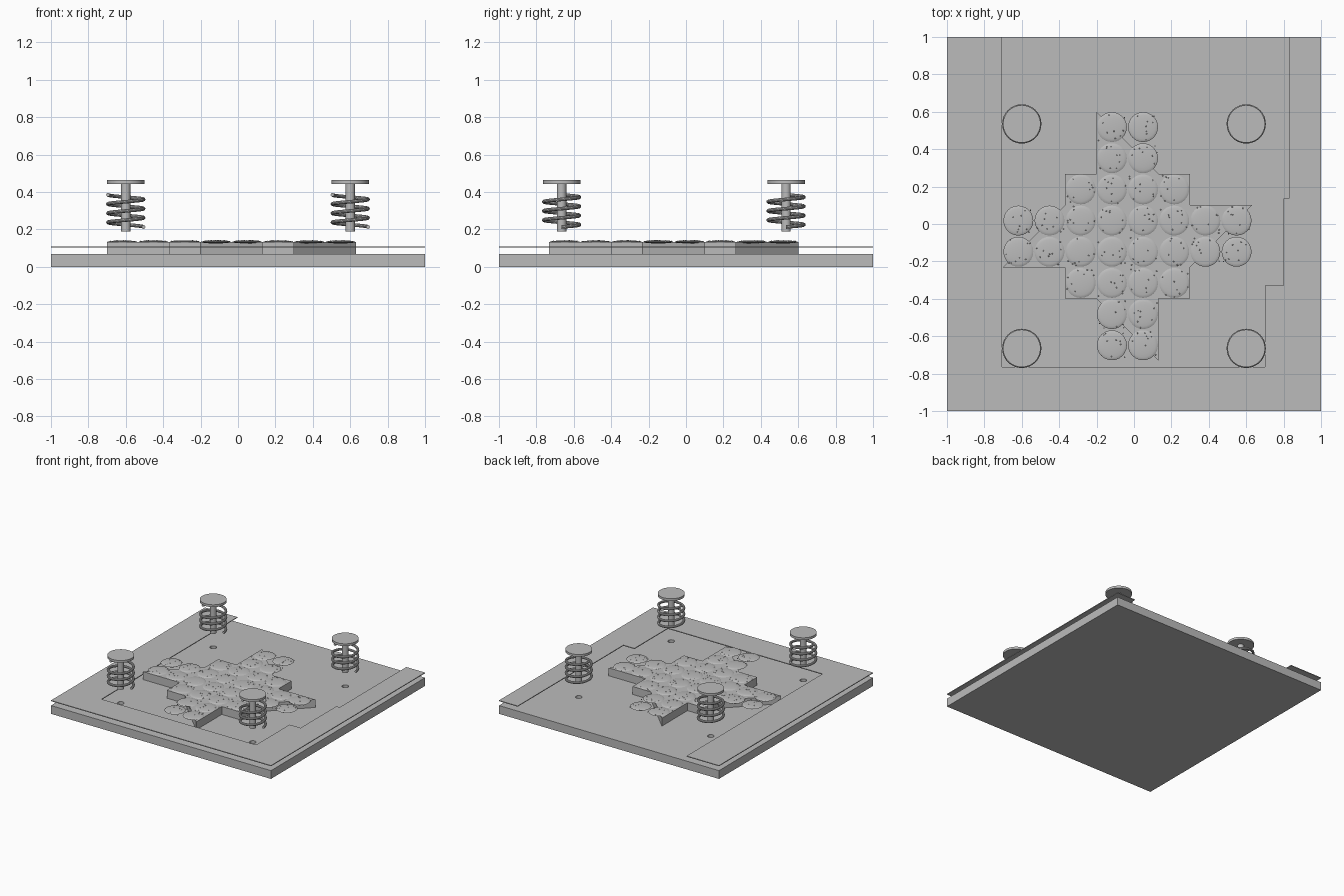
import bpy, bmesh, math, random
from mathutils import Matrix, Vector

if "Cube" in bpy.data.objects:
    bpy.data.objects.remove(bpy.data.objects["Cube"], do_unlink=True)

random.seed(4)
GREY = (0.5, 0.5, 0.5, 1)
grey = bpy.data.materials.new("plain_grey")
grey.use_nodes = True
grey.diffuse_color = GREY
grey.node_tree.nodes["Principled BSDF"].inputs["Base Color"].default_value = GREY


def finish(name, bm, smooth=False):
    bmesh.ops.recalc_face_normals(bm, faces=bm.faces)
    mesh = bpy.data.meshes.new(name)
    bm.to_mesh(mesh)
    bm.free()
    mesh.materials.append(grey)
    obj = bpy.data.objects.new(name, mesh)
    bpy.context.collection.objects.link(obj)
    if smooth:
        bpy.ops.object.select_all(action="DESELECT")
        obj.select_set(True)
        bpy.context.view_layer.objects.active = obj
        bpy.ops.object.shade_smooth_by_angle(angle=math.radians(35))
    return obj


def prism(name, outline, z0, z1):
    bm = bmesh.new()
    face = bm.faces.new([bm.verts.new((x, y, z0)) for x, y in outline])
    out = bmesh.ops.extrude_face_region(bm, geom=[face])
    top = [v for v in out["geom"] if isinstance(v, bmesh.types.BMVert)]
    bmesh.ops.translate(bm, verts=top, vec=(0, 0, z1 - z0))
    return finish(name, bm)


def add_cylinder(bm, x, y, z0, z1, radius, sides=32):
    bmesh.ops.create_cone(bm, cap_ends=True, segments=sides, radius1=radius,
                          radius2=radius, depth=z1 - z0,
                          matrix=Matrix.Translation((x, y, (z0 + z1) / 2)))


posts = [(x, y) for x in (-0.6, 0.6) for y in (-0.665, 0.535)]

# Base slab with four blind holes
base = prism("base_slab", [(-1, -1), (1, -1), (1, 1), (-1, 1)], 0, 0.068)
bm = bmesh.new()
for x, y in posts:
    add_cylinder(bm, x, y, 0.015, 0.1, 0.025, 24)
cutter = finish("hole_cutter", bm)
cutter.hide_render = True
cut = base.modifiers.new("holes", "BOOLEAN")
cut.operation = "DIFFERENCE"
cut.object = cutter
bpy.context.view_layer.objects.active = base
bpy.ops.object.modifier_apply(modifier=cut.name)
bpy.data.objects.remove(cutter, do_unlink=True)

# Thin floating sheet, open at the back with a stepped inner edge
prism("stencil_sheet", [
    (-1, 1), (-1, -1), (1, -1), (1, 1), (0.83, 1), (0.83, 0.135), (0.8, 0.135),
    (0.8, -0.33), (0.7, -0.33), (0.7, -0.765), (-0.705, -0.765), (-0.705, 1)],
    0.104, 0.11)

# Stepped cross block: one corner outline turned four times
TILE = 1 / 6
CX, CY = -0.035, -0.065
corner = [(4, -1), (4, 1), (2, 1), (2, 2), (1, 2)]
outline = []
for turn in range(4):
    rot = Matrix.Rotation(turn * math.pi / 2, 2)
    for p in corner[1:]:
        q = rot @ Vector(p) * TILE
        outline.append((CX + q.x, CY + q.y))
TOP = 0.133
prism("cross_block", outline, 0.068, TOP)

# Shallow domes and small grains, one group per tile of the cross
domes, grains = bmesh.new(), bmesh.new()
for i in range(-4, 4):
    for j in range(-4, 4):
        a, b = abs(i + 0.5), abs(j + 0.5)
        if not (min(a, b) < 1 or max(a, b) < 2):
            continue
        x, y = CX + (i + 0.5) * TILE, CY + (j + 0.5) * TILE
        place = Matrix.Translation((x, y, TOP)) @ Matrix.Diagonal((0.08, 0.08, 0.008, 1))
        bmesh.ops.create_uvsphere(domes, u_segments=24, v_segments=10, radius=1, matrix=place)
        for k in range(9):
            dx, dy = random.uniform(-0.075, 0.075), random.uniform(-0.075, 0.075)
            lift = 0.008 * math.sqrt(max(0, 1 - (dx * dx + dy * dy) / 0.0064))
            spot = Matrix.Translation((x + dx, y + dy, TOP + lift - 0.001))
            bmesh.ops.create_icosphere(grains, subdivisions=1, radius=0.004, matrix=spot)
finish("surface_domes", domes, True)
finish("surface_grains", grains)


# Coil spring: a circle swept along a helix
def spring(name, x, y, turns=3.5, steps=32, sides=10, coil=0.095, wire=0.01):
    bm = bmesh.new()
    rings = []
    count = int(turns * steps)
    for n in range(count + 1):
        ang = n / steps * math.tau
        out = Vector((math.cos(ang), math.sin(ang), 0))
        mid = Vector((x, y, 0.213 + 0.172 * n / count)) + out * coil
        rings.append([bm.verts.new(
            mid + wire * (out * math.cos(t) + Vector((0, 0, math.sin(t)))))
            for t in (s / sides * math.tau for s in range(sides))])
    for r0, r1 in zip(rings, rings[1:]):
        for s in range(sides):
            t = (s + 1) % sides
            bm.faces.new((r0[s], r0[t], r1[t], r1[s]))
    bm.faces.new(rings[0])
    bm.faces.new(rings[-1])
    return finish(name, bm, True)


# Four headed pins, each inside its spring
for (x, y), label in zip(posts, ("front_right", "back_right", "front_left", "back_left")):
    bm = bmesh.new()
    add_cylinder(bm, x, y, 0.188, 0.45, 0.025)
    add_cylinder(bm, x, y, 0.444, 0.463, 0.1, 48)
    finish("pin_" + label, bm, True)
    spring("spring_" + label, x, y)
